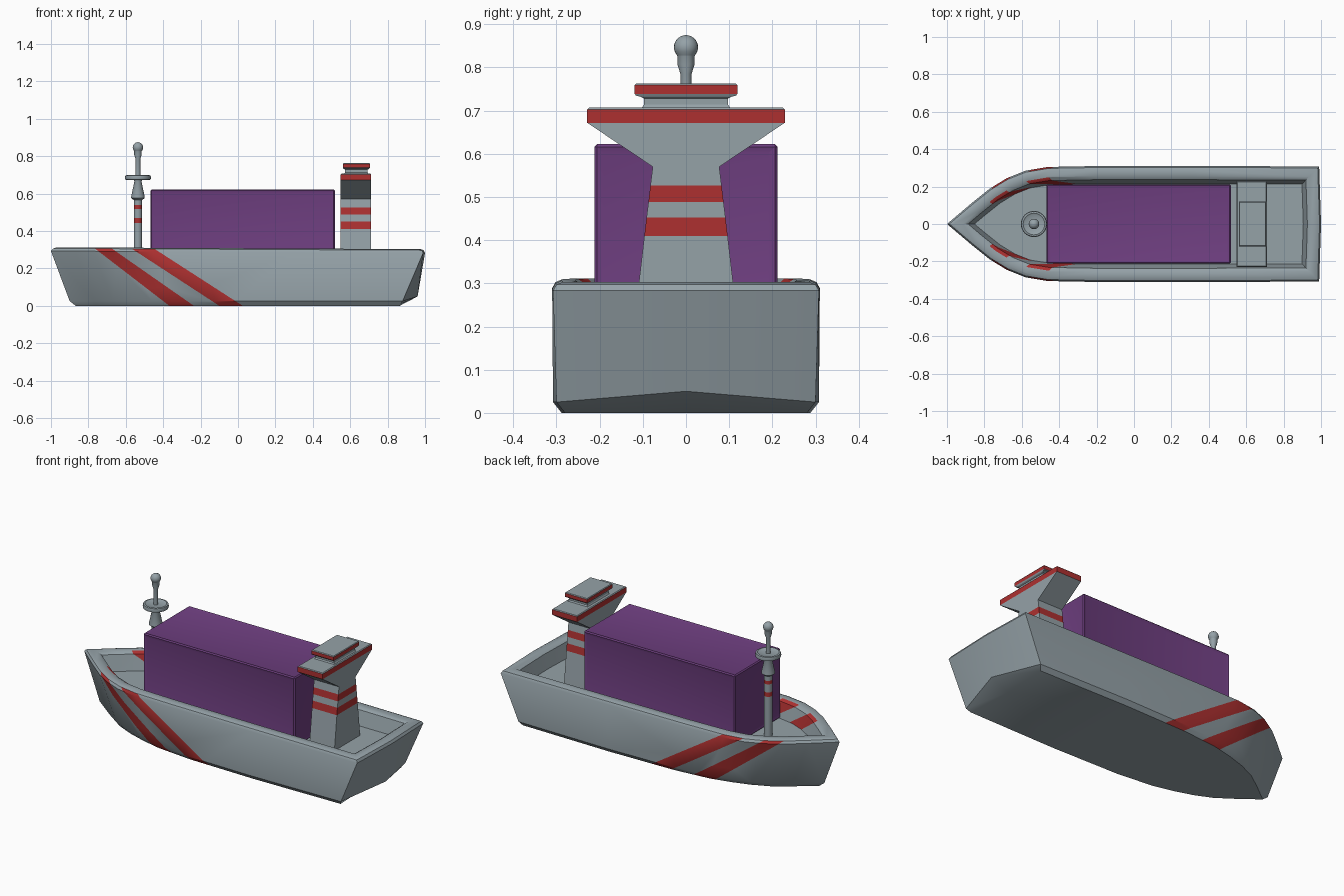
import bpy, bmesh, math
from mathutils import Vector

if "Cube" in bpy.data.objects:
    bpy.data.objects.remove(bpy.data.objects["Cube"])


def material(name, rgb):
    m = bpy.data.materials.new(name)
    m.diffuse_color = (*rgb, 1)
    m.use_nodes = True
    m.node_tree.nodes["Principled BSDF"].inputs["Base Color"].default_value = m.diffuse_color
    return m


GREY = material("hull_grey", (0.30, 0.36, 0.39))
RED = material("stripe_red", (0.42, 0.03, 0.03))
PURPLE = material("cargo_purple", (0.16, 0.05, 0.22))


def finish(bm, name, mats, angle=30):
    bmesh.ops.recalc_face_normals(bm, faces=bm.faces)
    me = bpy.data.meshes.new(name)
    bm.to_mesh(me)
    bm.free()
    ob = bpy.data.objects.new(name, me)
    bpy.context.collection.objects.link(ob)
    for m in mats:
        me.materials.append(m)
    bpy.ops.object.select_all(action='DESELECT')
    ob.select_set(True)
    bpy.context.view_layer.objects.active = ob
    bpy.ops.object.shade_smooth_by_angle(angle=math.radians(angle))
    return ob


def skin(rings):
    """Bridge closed rings of points and cap both ends."""
    bm = bmesh.new()
    vs = [[bm.verts.new(p) for p in ring] for ring in rings]
    for a, b in zip(vs, vs[1:]):
        n = len(a)
        for i in range(n):
            j = (i + 1) % n
            bm.faces.new((a[i], a[j], b[j], b[i]))
    bm.faces.new(vs[0][::-1])
    bm.faces.new(vs[-1])
    bm.normal_update()
    return bm


def paint_bands(bm, bands):
    for f in bm.faces:
        z = f.calc_center_median().z
        if abs(f.normal.z) < 0.9 and any(lo < z < hi for lo, hi in bands):
            f.material_index = 1


def mirror_outline(half):
    return half + [(x, -y) for x, y in half[-2:0:-1]]


def inset(pts, d):
    """Mitred inward offset of a closed 2D outline."""
    out, n = [], len(pts)
    for i in range(n):
        p, a, b = Vector(pts[i]), Vector(pts[i - 1]), Vector(pts[(i + 1) % n])
        e1, e2 = (p - a).normalized(), (b - p).normalized()
        n1, n2 = Vector((e1.y, -e1.x)), Vector((e2.y, -e2.x))
        m = (n1 + n2).normalized()
        q = p + m * d / max(m.dot(n1), 0.3)
        out.append((q.x, q.y))
    return out


# hull: plan outlines at the rail and at the chine, bow at -x
rail = mirror_outline([(-1, 0), (-.87, .11), (-.77, .19), (-.68, .245), (-.58, .285),
                       (-.46, .305), (-.2, .31), (.3, .31), (.99, .308), (1, 0)])
chine = mirror_outline([(-.9, 0), (-.77, .10), (-.67, .17), (-.57, .215), (-.46, .25),
                        (-.34, .278), (-.12, .30), (.3, .308), (.88, .30), (.96, 0)])
STERN = 9  # index of the stern centre point


def ring(pts, z, sheer=0.0):
    return [[x, y, z - sheer * x] for x, y in pts]


bottom = ring(inset(chine, .02), 0)
bottom[STERN][0] = .85
low = ring(chine, .025)
low[STERN][2] = .05
bm = skin([bottom, low,
           ring(rail, .288, .005), ring(inset(rail, .008), .302, .005),
           ring(inset(rail, .022), .308, .005), ring(inset(rail, .055), .308, .005),
           ring(inset(rail, .073), .296, .005), ring(inset(rail, .095), .21)])

# diagonal hull stripes: x at the rail and x at the keel for each stripe edge
stripes = [((-.77, -.38), (-.68, -.25)), ((-.575, -.115), (-.455, .01))]
for edges in stripes:
    for xt, xb in edges:
        bmesh.ops.bisect_plane(bm, geom=bm.verts[:] + bm.edges[:] + bm.faces[:], dist=1e-5,
                               plane_co=(xt, 0, .31), plane_no=(.30, 0, xb - xt))
bm.normal_update()
for f in bm.faces:
    c = f.calc_center_median()
    t = (.31 - c.z) / .30
    deck = f.normal.z > .9 and c.z < .25
    keel = f.normal.z < -.9
    if not deck and not keel:
        for (lt, lb), (rt, rb) in stripes:
            if lt + (lb - lt) * t < c.x < rt + (rb - rt) * t:
                f.material_index = 1
finish(bm, "hull", [GREY, RED], 35)

# cargo container with recessed panels and bevelled frame
bm = bmesh.new()
bmesh.ops.create_cube(bm, size=1)
for v in bm.verts:
    v.co = (v.co.x * .99 + .025, v.co.y * .43, v.co.z * .415 + .4175)
outer = bm.edges[:]
corners = set(bm.verts)
bmesh.ops.inset_individual(bm, faces=bm.faces[:], thickness=.034, depth=-.007)
frame = [e for e in bm.edges if e.verts[0] in corners and e.verts[1] in corners]
bmesh.ops.bevel(bm, geom=frame, offset=.009, segments=1, affect='EDGES')
finish(bm, "cargo_container", [PURPLE], 20)


# bridge tower and its roof cap: stacked rectangles (z, half x, half y)
def rect_stack(name, cx, levels, bands):
    b = skin([[(cx + sx * hx, sy * hy, z) for sx, sy in ((-1, -1), (1, -1), (1, 1), (-1, 1))]
              for z, hx, hy in levels])
    paint_bands(b, bands)
    return finish(b, name, [GREY, RED], 20)


rect_stack("bridge_tower", .63,
           [(.20, .081, .121), (.41, .081, .0965), (.452, .081, .0915), (.488, .081, .087),
            (.527, .081, .0825), (.57, .081, .077), (.672, .081, .229), (.703, .081, .229),
            (.707, .077, .225)],
           [(.41, .452), (.488, .527), (.672, .703)])
rect_stack("bridge_roof", .633,
           [(.704, .066, .105), (.714, .060, .097), (.728, .060, .097), (.732, .068, .105),
            (.735, .070, .116), (.739, .072, .119), (.759, .072, .119), (.763, .069, .115)],
           [(.739, .759)])

# mast: turned profile (radius, z) ending in a ball
profile = [(.022, .20), (.022, .444), (.022, .47), (.022, .518), (.022, .538), (.022, .565),
           (.036, .576), (.036, .584), (.019, .665), (.022, .672), (.058, .672),
           (.068, .676), (.070, .685), (.067, .697), (.058, .699), (.050, .694),
           (.013, .694), (.013, .785), (.020, .808), (.020, .826)]
for k in range(8):
    a = math.radians(-40 + k * 18)
    profile.append((.028 * math.cos(a), .847 + .028 * math.sin(a)))
SIDES = 24
bm = skin([[(-.535 + r * math.cos(2 * math.pi * i / SIDES),
             r * math.sin(2 * math.pi * i / SIDES), z) for i in range(SIDES)]
           for r, z in profile])
paint_bands(bm, [(.444, .47), (.518, .538)])
finish(bm, "mast", [GREY, RED], 35)
